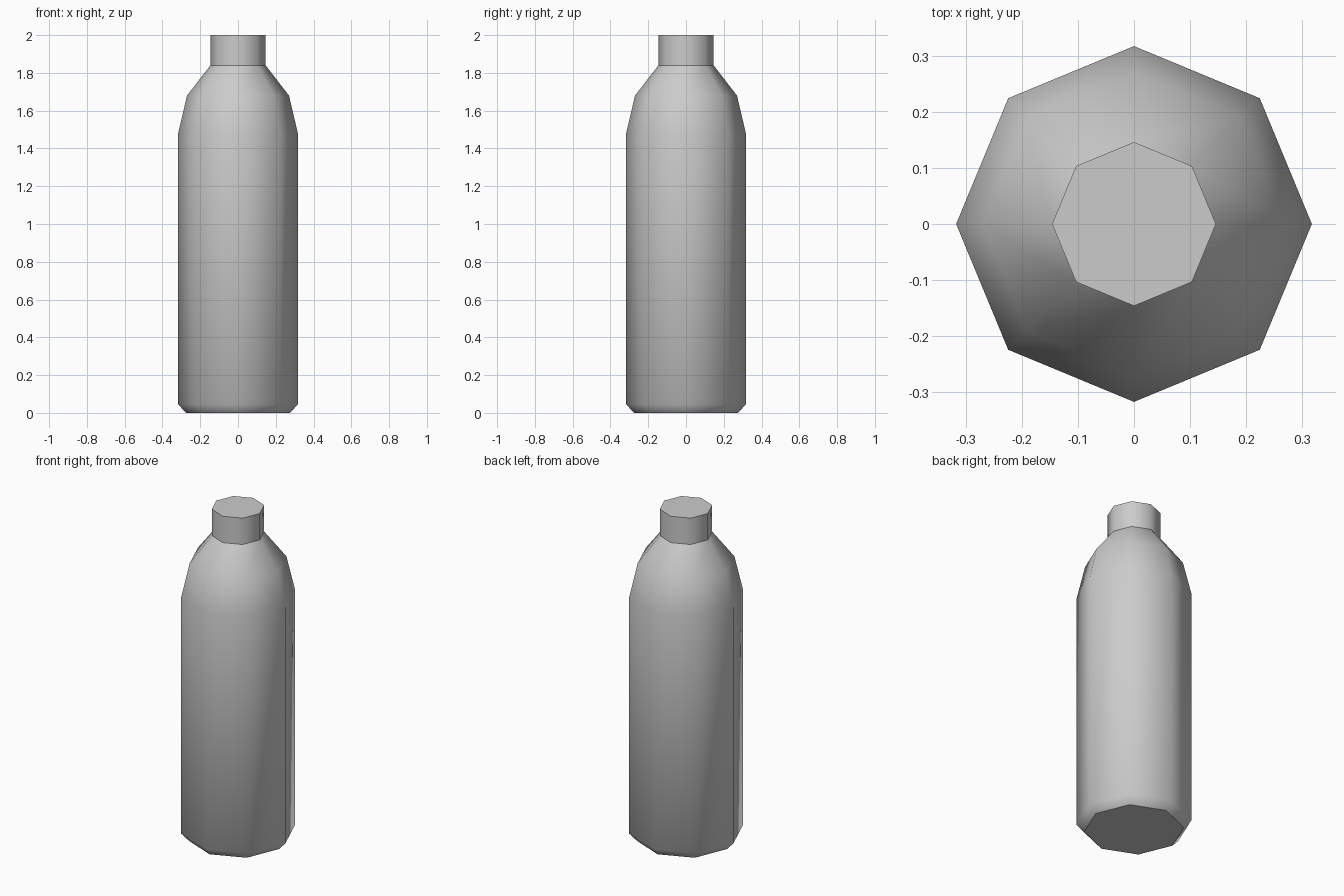
import bpy, bmesh, math

cube = bpy.data.objects.get("Cube")
if cube:
    bpy.data.objects.remove(cube, do_unlink=True)

SIDES = 8

grey = bpy.data.materials.new("plain grey")
grey.use_nodes = True
grey.diffuse_color = (0.6, 0.6, 0.6, 1)
grey.node_tree.nodes["Principled BSDF"].inputs["Base Color"].default_value = (0.6, 0.6, 0.6, 1)


def lathe(name, profile, close_bottom, close_top):
    """Turn a (radius, height) profile into a faceted, smooth-shaded part."""
    bm = bmesh.new()
    rings = []
    for r, z in profile:
        angles = [math.tau * i / SIDES for i in range(SIDES)]
        rings.append([bm.verts.new((r * math.cos(a), r * math.sin(a), z)) for a in angles])
    for low, high in zip(rings, rings[1:]):
        for i in range(SIDES):
            j = (i + 1) % SIDES
            bm.faces.new((low[i], low[j], high[j], high[i])).smooth = True
    # Flat ends with crisp rims
    caps = []
    if close_bottom:
        caps.append(bm.faces.new(rings[0][::-1]))
    if close_top:
        caps.append(bm.faces.new(rings[-1]))
    for cap in caps:
        for edge in cap.edges:
            edge.smooth = False
    mesh = bpy.data.meshes.new(name)
    bm.to_mesh(mesh)
    bm.free()
    mesh.materials.append(grey)
    obj = bpy.data.objects.new(name, mesh)
    bpy.context.collection.objects.link(obj)
    return obj


# Bottle body: bevelled base, straight wall, two-step shoulder
lathe("bottle_body",
      [(0.275, 0), (0.317, 0.045), (0.317, 1.48), (0.27, 1.68), (0.146, 1.84)],
      True, False)

# Cap sitting on the shoulder
lathe("bottle_cap", [(0.146, 1.84), (0.146, 2.0)], False, True)
